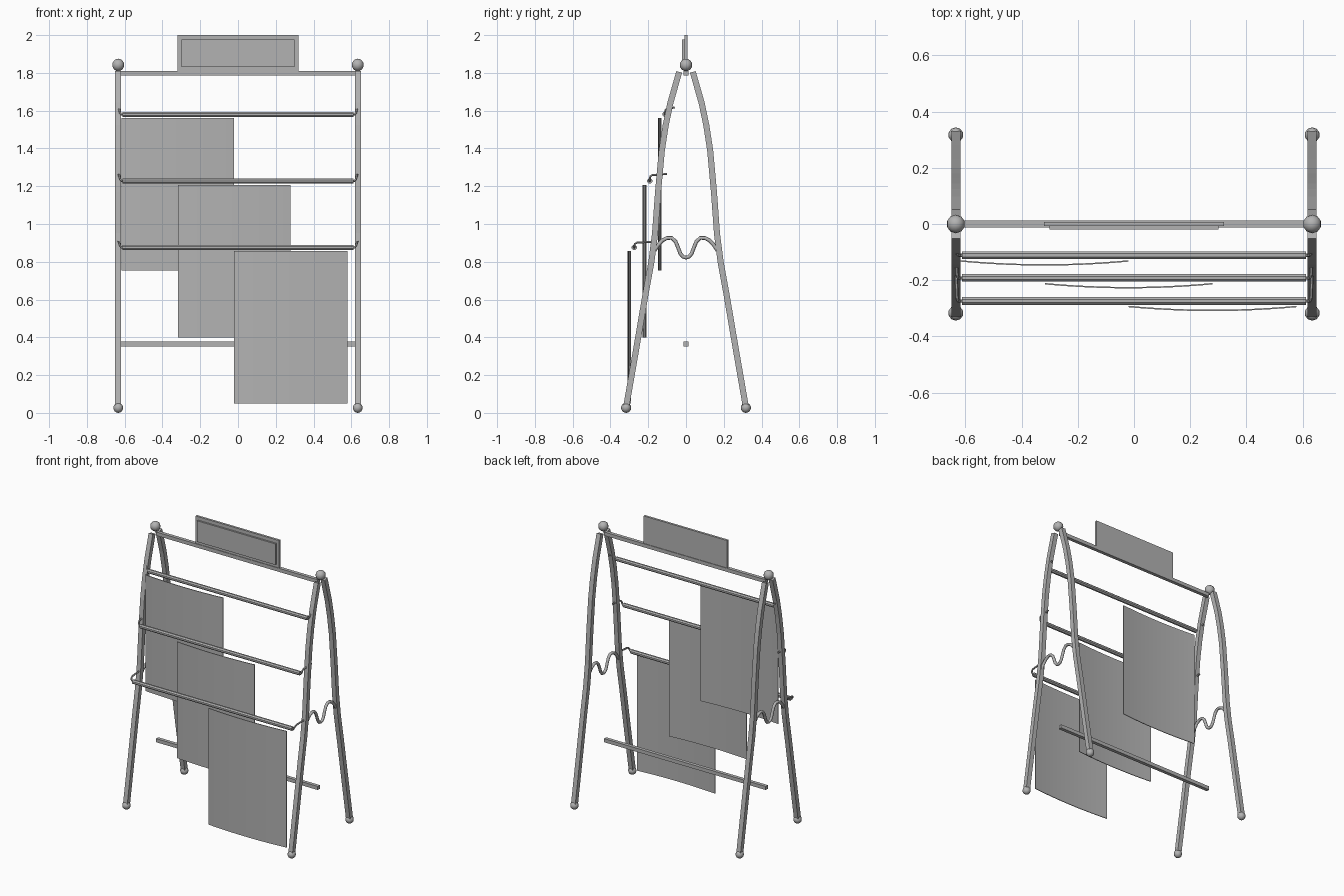
import bpy, bmesh, math
from mathutils import Vector

if "Cube" in bpy.data.objects:
    bpy.data.objects.remove(bpy.data.objects["Cube"])

grey = bpy.data.materials.new("grey metal")
grey.diffuse_color = (0.45, 0.45, 0.45, 1)
grey.use_nodes = True
grey.node_tree.nodes["Principled BSDF"].inputs["Base Color"].default_value = grey.diffuse_color


def finish(name, bm, smooth=None):
    bmesh.ops.recalc_face_normals(bm, faces=bm.faces)
    me = bpy.data.meshes.new(name)
    bm.to_mesh(me)
    bm.free()
    ob = bpy.data.objects.new(name, me)
    bpy.context.collection.objects.link(ob)
    me.materials.append(grey)
    if smooth:
        bpy.context.view_layer.objects.active = ob
        ob.select_set(True)
        bpy.ops.object.shade_smooth_by_angle(angle=math.radians(smooth))
        ob.select_set(False)
    return ob


def box(name, lo, hi):
    bm = bmesh.new()
    bmesh.ops.create_cube(bm, size=1)
    for v in bm.verts:
        v.co = Vector([(a + b) / 2 + c * (b - a) for a, b, c in zip(lo, hi, v.co)])
    return finish(name, bm)


def ball(name, centre, r):
    bm = bmesh.new()
    bmesh.ops.create_uvsphere(bm, u_segments=10, v_segments=8, radius=r)
    bmesh.ops.translate(bm, verts=bm.verts, vec=centre)
    return finish(name, bm, 50)


def tube(name, path, r, sides, smooth=None, turn=0.0):
    """Sweep a regular polygon along a path of points."""
    pts = [Vector(p) for p in path]
    bm = bmesh.new()
    rings, u = [], None
    for i, p in enumerate(pts):
        t = (pts[min(i + 1, len(pts) - 1)] - pts[max(i - 1, 0)]).normalized()
        if u is None:
            u = Vector((1, 0, 0)) if abs(t.x) < 0.9 else Vector((0, 1, 0))
        u = (u - t * u.dot(t)).normalized()
        w = t.cross(u)
        angles = [2 * math.pi * k / sides + turn for k in range(sides)]
        rings.append([bm.verts.new(p + r * (math.cos(a) * u + math.sin(a) * w)) for a in angles])
    for a, b in zip(rings, rings[1:]):
        for k in range(sides):
            bm.faces.new((a[k], a[(k + 1) % sides], b[(k + 1) % sides], b[k]))
    bm.faces.new(rings[0])
    bm.faces.new(rings[-1])
    return finish(name, bm, smooth)


def sheet(name, x0, x1, y, z0, z1, bow=0.014, thick=0.005, n=12):
    """Hanging panel bowed toward the front."""
    bm = bmesh.new()
    rows = []
    for i in range(n + 1):
        s = i / n
        yy = y - bow * (1 - (2 * s - 1) ** 2)
        x = x0 + (x1 - x0) * s
        rows.append([bm.verts.new(c) for c in
                     ((x, yy, z0), (x, yy - thick, z0), (x, yy - thick, z1), (x, yy, z1))])
    for a, b in zip(rows, rows[1:]):
        for k in range(4):
            bm.faces.new((a[k], a[(k + 1) % 4], b[(k + 1) % 4], b[k]))
    bm.faces.new(rows[0])
    bm.faces.new(rows[-1])
    return finish(name, bm, 30)


X = 0.634
leg_path = [(0.317, 0.03), (0.265, 0.33), (0.214, 0.63), (0.183, 0.8), (0.164, 0.95),
            (0.148, 1.17), (0.128, 1.39), (0.108, 1.52), (0.083, 1.64), (0.036, 1.805)]
wave = [(0.166, 0.86), (0.148, 0.888), (0.125, 0.913), (0.1, 0.926), (0.075, 0.926),
        (0.055, 0.907), (0.042, 0.876), (0.03, 0.843), (0.015, 0.826), (0, 0.822)]
wave = wave + [(-y, z) for y, z in reversed(wave[:-1])]
# rail depth, rail height, where the bracket meets the leg
rails = [(-0.111, 1.58, -0.06, 1.617), (-0.192, 1.228, -0.1, 1.265), (-0.274, 0.875, -0.16, 0.907)]

for side, s in (("left", -1), ("right", 1)):
    # bent legs with ball feet
    for end, e in (("front", -1), ("back", 1)):
        tube(f"{side}_{end}_leg", [(s * X, e * y, z) for y, z in leg_path],
             0.0225, 4, None, math.pi / 4)
        ball(f"{side}_{end}_foot", (s * X, e * 0.317, 0.027), 0.027)
    # finial and wavy brace between the legs
    ball(f"{side}_finial", (s * X, 0, 1.842), 0.033)
    tube(f"{side}_wavy_brace", [(s * X, y, z) for y, z in wave], 0.01, 8, 50)
    # brackets reaching forward, down and inward to each rail
    for i, (y, z, ly, lz) in enumerate(rails):
        tube(f"{side}_bracket_{i + 1}",
             [(s * X, ly, lz), (s * 0.63, y + 0.014, lz - 0.006), (s * 0.628, y + 0.004, lz - 0.012),
              (s * 0.625, y, z + 0.01), (s * 0.618, y, z), (s * 0.605, y, z)], 0.006, 6, 50)

# cross bars
box("top_bar", (-0.62, -0.012, 1.785), (0.62, 0.012, 1.81))
box("lower_bar", (-0.62, -0.012, 0.352), (0.62, 0.012, 0.377))

# hanging rails
for i, (y, z, _, _) in enumerate(rails):
    tube(f"rail_{i + 1}", [(-0.612, y, z), (0.612, y, z)], 0.0145, 8, None, math.pi / 8)

# hanging sheets
sheet("upper_sheet", -0.617, -0.02, -0.129, 0.755, 1.56)
sheet("middle_sheet", -0.317, 0.279, -0.21, 0.4, 1.207)
sheet("lower_sheet", -0.02, 0.579, -0.291, 0.05, 0.857)

# header sign with raised front panel
box("sign_board", (-0.32, -0.008, 1.81), (0.32, 0.008, 2.0))
box("sign_panel", (-0.3, -0.02, 1.83), (0.3, -0.008, 1.976))
